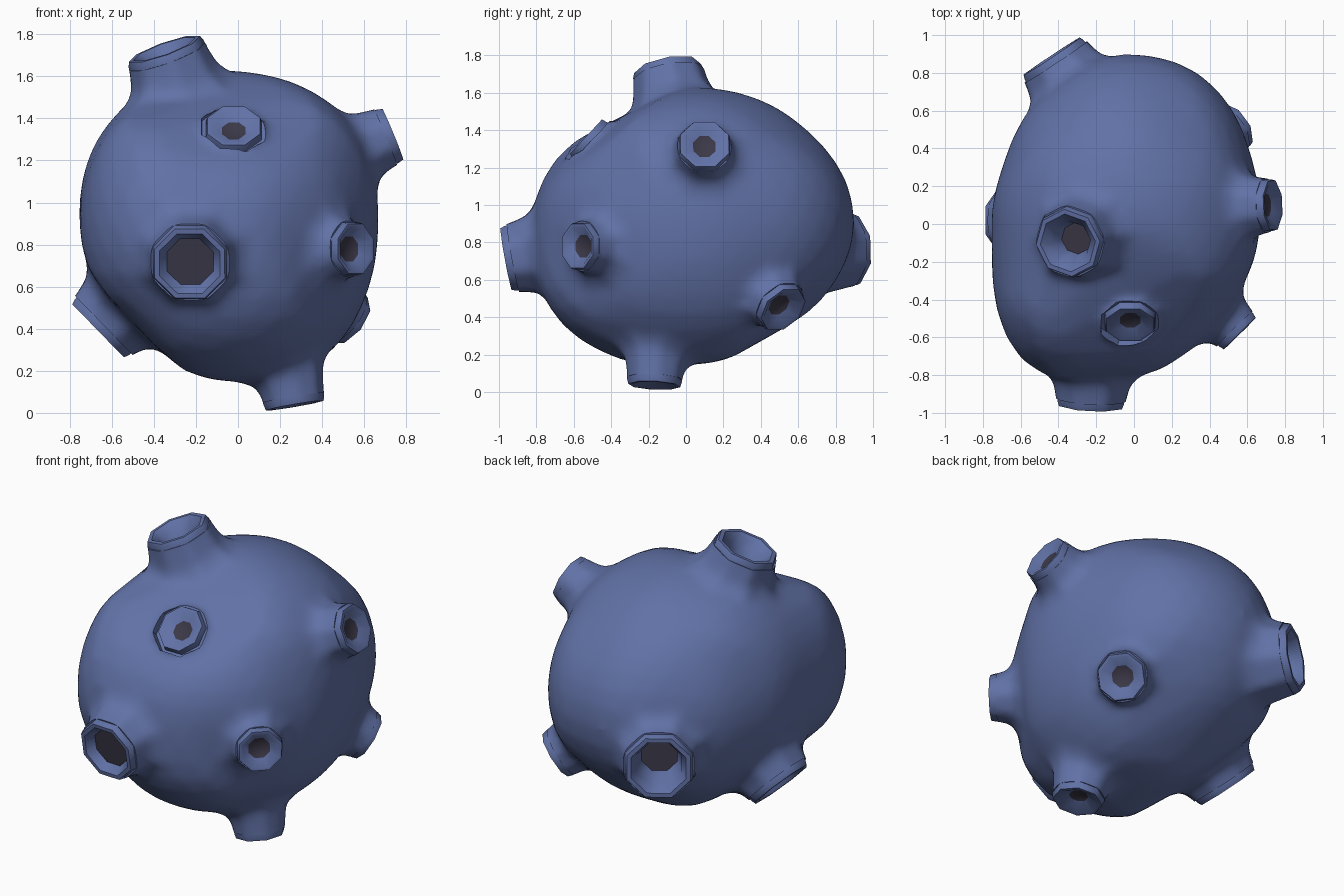
import bpy, bmesh, math
from mathutils import Vector

if "Cube" in bpy.data.objects:
    bpy.data.objects.remove(bpy.data.objects["Cube"])


def material(name, rgb):
    m = bpy.data.materials.new(name)
    m.diffuse_color = (*rgb, 1)
    m.use_nodes = True
    m.node_tree.nodes["Principled BSDF"].inputs["Base Color"].default_value = m.diffuse_color
    return m


BLUE = material("slate blue", (0.12, 0.167, 0.385))
DARK = material("dark hole", (0.045, 0.04, 0.065))

# Body: an ellipsoid whose radius follows the three silhouettes
CENTRE = Vector((-0.05, 0.03, 0.9))
RADII = Vector((0.72, 0.87, 0.74))
FRONT = [(-0.05, 1.63), (0.3, 1.55), (0.5, 1.43), (0.66, 1.15), (0.67, 0.9), (0.63, 0.62), (0.5, 0.35),
         (0.22, 0.14), (-0.08, 0.16), (-0.38, 0.31), (-0.58, 0.5), (-0.74, 0.8), (-0.76, 1.1), (-0.54, 1.46)]
SIDE = [(0.1, 1.63), (0.32, 1.59), (0.74, 1.3), (0.88, 1.08), (0.9, 0.85), (0.78, 0.57), (0.45, 0.3), (0.1, 0.16),
        (-0.35, 0.17), (-0.7, 0.38), (-0.79, 0.6), (-0.83, 0.9), (-0.78, 1.08), (-0.65, 1.2), (-0.47, 1.33),
        (-0.2, 1.53)]
TOP = [(-0.05, 0.9), (0.28, 0.84), (0.5, 0.64), (0.62, 0.35), (0.65, -0.05), (0.53, -0.42), (0.3, -0.66),
       (0, -0.77), (-0.3, -0.84), (-0.58, -0.77), (-0.73, -0.48), (-0.74, -0.25), (-0.74, 0), (-0.69, 0.3),
       (-0.58, 0.57), (-0.32, 0.79)]
SHOULDER = Vector((-0.56, -0.68, 1.15))


def ellipsoid_radius(d):
    return 1 / math.sqrt(sum((d[i] / RADII[i]) ** 2 for i in range(3)))


points = [Vector((x, 0.03, z)) for x, z in FRONT]
points += [Vector((-0.05, y, z)) for y, z in SIDE]
points += [Vector((x, y, 0.95)) for x, y in TOP]
points.append(SHOULDER)
samples = []
for p in points:
    v = p - CENTRE
    d = v.normalized()
    samples.append((d, v.length / ellipsoid_radius(d)))


def on_body(p, scale=1.0):
    d = (p - CENTRE).normalized()
    total, weight = 0.02 * 0.99, 0.02
    for s, ratio in samples:
        w = math.exp(28 * (d.dot(s) - 1))
        total += w * ratio
        weight += w
    return CENTRE + d * (ellipsoid_radius(d) * total / weight * scale)


def finish(name, bm):
    me = bpy.data.meshes.new(name)
    bm.to_mesh(me)
    bm.free()
    me.materials.append(BLUE)
    me.materials.append(DARK)
    ob = bpy.data.objects.new(name, me)
    bpy.context.collection.objects.link(ob)
    return ob


def select(ob):
    bpy.ops.object.select_all(action='DESELECT')
    ob.select_set(True)
    bpy.context.view_layer.objects.active = ob


def smooth(ob, angle):
    select(ob)
    bpy.ops.object.shade_smooth_by_angle(angle=math.radians(angle))


def apply(ob, kind, **settings):
    mod = ob.modifiers.new(kind.lower(), kind)
    for key, value in settings.items():
        setattr(mod, key, value)
    select(ob)
    bpy.ops.object.modifier_apply(modifier=mod.name)


def loft(bm, profile, floor):
    """Skin closed rings from bottom to top; returns the end cap."""
    rings = [[bm.verts.new(p) for p in ring] for ring in profile]
    n = len(rings[0])
    for lo, hi in zip(rings, rings[1:]):
        for i in range(n):
            j = (i + 1) % n
            bm.faces.new((lo[i], lo[j], hi[j], hi[i]))
    if floor:
        bm.faces.new(rings[0][::-1])
    return bm.faces.new(rings[-1])


# Nozzles: rim centre, axis, outer radius, hole radius, bore depth, base flare
NOZZLES = {
    "top_nozzle": ((-0.35, -0.1, 1.73), (-0.33, -0.17, 0.92), 0.19, 0.085, 0.14, 1.7),
    "upper_front_nozzle": ((-0.02, -0.535, 1.365), (0, -0.73, 0.68), 0.143, 0.06, 0.035, 1.7),
    "front_nozzle": ((-0.23, -0.96, 0.71), (-0.05, -0.98, -0.18), 0.19, 0.12, 0.05, 1.7),
    "front_right_nozzle": ((0.56, -0.58, 0.78), (0.7, -0.71, 0.02), 0.135, 0.065, 0.045, 1.9),
    "right_nozzle": ((0.735, 0.1, 1.325), (0.92, 0.04, 0.38), 0.147, 0.065, 0.035, 1.9),
    "bottom_nozzle": ((0.27, -0.17, 0.035), (0.17, -0.05, -1), 0.147, 0.055, 0.04, 2.2),
    "left_nozzle": ((-0.665, 0.02, 0.39), (-0.72, 0, -0.7), 0.2, 0.1, 0.14, 1.6),
    "back_nozzle": ((-0.435, 0.888, 0.76), (-0.55, 0.83, 0.03), 0.203, 0.11, 0.2, 1.6),
    "back_right_nozzle": ((0.53, 0.52, 0.44), (0.67, 0.5, -0.54), 0.145, 0.065, 0.045, 1.9),
}
SIDES = 8
skin, cut = bmesh.new(), bmesh.new()
for name, (c, a, R, r, depth, flare) in NOZZLES.items():
    c, a = Vector(c), Vector(a).normalized()
    q = a.to_track_quat('Z', 'Y')
    out = [q @ Vector((math.cos(t), math.sin(t), 0))
           for t in (2 * math.pi * (i + 0.5) / SIDES for i in range(SIDES))]

    def ring(rad, h):
        return [c + o * rad + a * h for o in out]

    # Flared solid stem, later fused into the body
    base = [on_body(p, 0.98) for p in ring(R * flare, -0.22)]
    neck = [c + o * R * 1.18 + a * min(0.62 * (b - c).dot(a), -0.06) for o, b in zip(out, base)]
    loft(skin, [base, neck, ring(R * 1.03, -0.02), ring(R, 0.12)], True)

    # Collar with a lip, tapering bore and dark bottom
    profile = [ring(R * 1.02, -0.08), ring(R, -0.025), ring(R * 0.95, 0), ring(R * 0.82, 0)]
    if depth > 0.1:
        profile.append(ring(r * 1.25, -0.06))
    profile.append(ring(r, -depth))
    bm = bmesh.new()
    loft(bm, profile, False).material_index = 1
    smooth(finish(name, bm), 52)

    # Cutter trims the stem below the lip and clears the bore
    loft(cut, [ring(R * 0.93, -depth - 0.1), ring(R * 0.93, -0.04), ring(R * 1.15, -0.035),
               ring(R * 1.25, 0.25)], True)

# Fuse the convex body and the stems into one skin with soft blends
bm = bmesh.new()
bmesh.ops.create_icosphere(bm, subdivisions=4, radius=1)
for v in bm.verts:
    v.co = on_body(CENTRE + v.co)
bmesh.ops.delete(bm, geom=bm.edges[:] + bm.faces[:], context='EDGES_FACES')
if not bm.verts:
    ico = bmesh.ops.create_icosphere(bm, subdivisions=4, radius=1)
    for v in bm.verts:
        v.co = on_body(CENTRE + v.co)
hull = bmesh.ops.convex_hull(bm, input=bm.verts[:])
inside = [g for g in hull["geom_interior"] if isinstance(g, bmesh.types.BMVert)]
bmesh.ops.delete(bm, geom=inside, context='VERTS')
bmesh.ops.recalc_face_normals(bm, faces=bm.faces[:])
body, stems = finish("body", bm), finish("stems", skin)
select(body)
stems.select_set(True)
bpy.ops.object.join()
apply(body, 'REMESH', mode='VOXEL', voxel_size=0.025)
apply(body, 'SMOOTH', factor=0.5, iterations=10)
cutter = finish("bore_cutter", cut)
cutter.hide_render = True
apply(body, 'BOOLEAN', operation='DIFFERENCE', solver='EXACT', object=cutter)
bpy.data.objects.remove(cutter)
smooth(body, 40)
